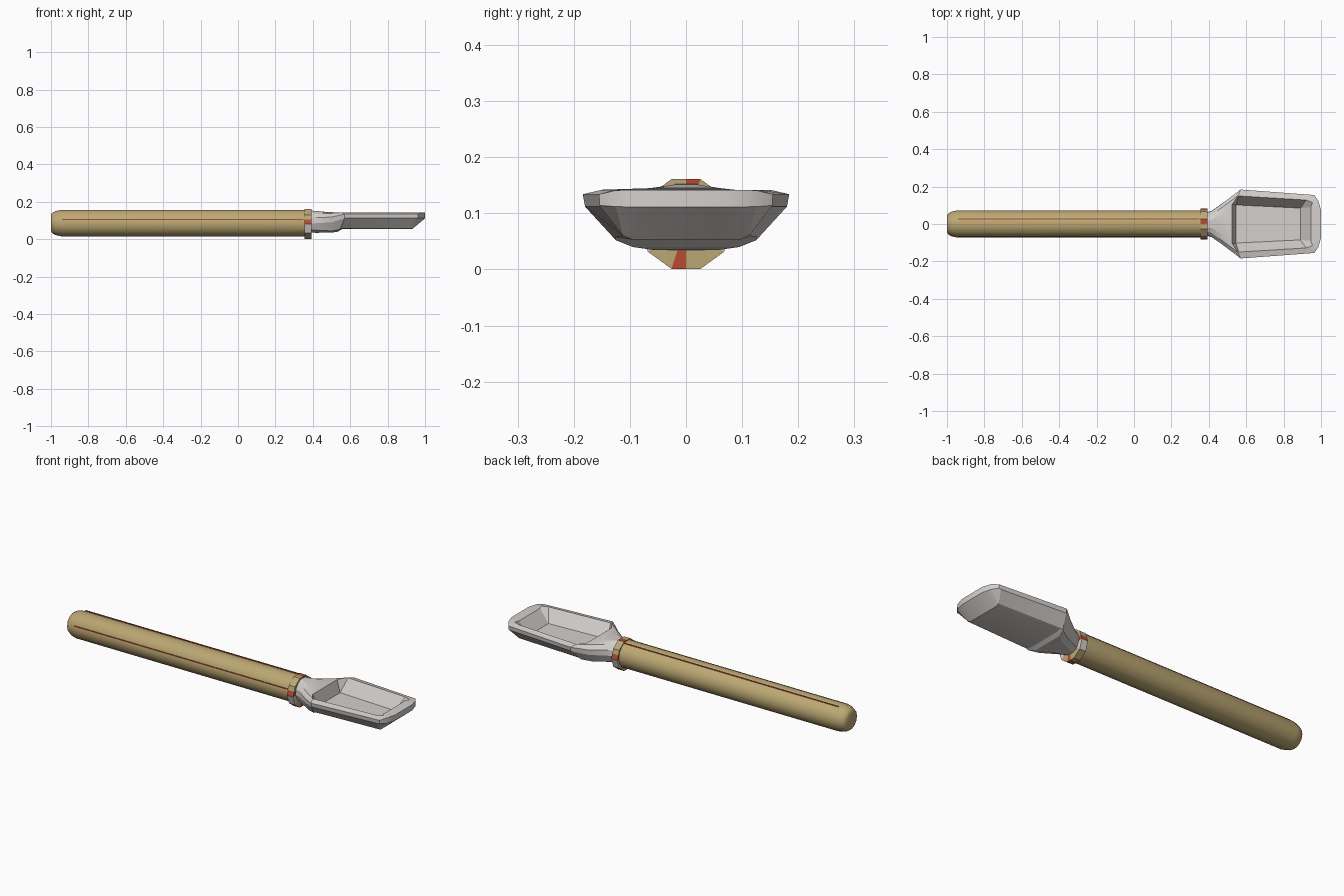
import bpy, bmesh, math

if "Cube" in bpy.data.objects:
    bpy.data.objects.remove(bpy.data.objects["Cube"])

def material(name, col):
    m = bpy.data.materials.new(name)
    m.diffuse_color = (*col, 1)
    m.use_nodes = True
    m.node_tree.nodes["Principled BSDF"].inputs["Base Color"].default_value = m.diffuse_color
    return m

TAN = material("tan_wood", (0.50, 0.39, 0.17))
METAL = material("light_metal", (0.66, 0.63, 0.61))
RED = material("rust_red", (0.48, 0.07, 0.03))

def loft(name, rings, mats, smooth=None, cap_strips=False, rule=None):
    """Skin closed rings of points and cap both ends."""
    bm = bmesh.new()
    vs = [[bm.verts.new(p) for p in r] for r in rings]
    n = len(rings[0])
    for a, b in zip(vs, vs[1:]):
        for i in range(n):
            j = (i + 1) % n
            bm.faces.new((a[i], a[j], b[j], b[i]))
    bm.faces.new(vs[0])
    end = vs[-1]
    if cap_strips:  # mirrored lip: join matching lower and upper points
        bm.faces.new((end[0], end[5], end[6], end[11]))
        for a, b, c, d in ((0, 1, 4, 5), (11, 10, 7, 6)):
            bm.faces.new([end[k] for k in (a, b, c, d)])
        bm.faces.new([end[k] for k in (1, 2, 3, 4)])
        bm.faces.new([end[k] for k in (10, 9, 8, 7)])
    else:
        bm.faces.new(end[::-1])
    bmesh.ops.remove_doubles(bm, verts=bm.verts, dist=0.0005)
    bmesh.ops.recalc_face_normals(bm, faces=bm.faces)
    if rule:
        for f in bm.faces:
            f.material_index = rule(f)
    me = bpy.data.meshes.new(name)
    bm.to_mesh(me)
    bm.free()
    for m in mats:
        me.materials.append(m)
    ob = bpy.data.objects.new(name, me)
    bpy.context.collection.objects.link(ob)
    if smooth:
        bpy.ops.object.select_all(action='DESELECT')
        ob.select_set(True)
        bpy.context.view_layer.objects.active = ob
        bpy.ops.object.shade_smooth_by_angle(angle=math.radians(smooth))
    return ob

def turned(profile, n, zc, split=1):
    """Rings around the x axis from (x, radius) pairs; split divides each flat side."""
    rings = []
    for x, r in profile:
        ring = []
        for i in range(n):
            a, b = 2 * math.pi * i / n, 2 * math.pi * (i + 1) / n
            for s in range(split):
                t = s / split
                ring.append((x, r * (math.cos(a) * (1 - t) + math.cos(b) * t),
                             zc + r * (math.sin(a) * (1 - t) + math.sin(b) * t)))
        rings.append(ring)
    return rings

# handle with rounded butt end
loft("handle", turned([(-1.0, 0.045), (-0.993, 0.056), (-0.975, 0.066), (-0.945, 0.0725),
                       (0.37, 0.0725)], 14, 0.086), [TAN], 40)

# thin red lines along the front and top of the handle
def stripe(name, y, z, dy, dz):
    bpy.ops.mesh.primitive_cube_add(size=1, location=(-0.295, y, z))
    ob = bpy.context.object
    ob.name = name
    ob.scale = (1.29, dy, dz)
    ob.data.materials.append(RED)

stripe("front_stripe", 0 - 0.0685, 0.106, 0.004, 0.005)
stripe("top_stripe", 0.027, 0.1545, 0.005, 0.004)

# collar: tan, metal lower sides, small red inlays
def collar_colour(f):
    c = f.calc_center_median()
    if len(f.verts) > 4:
        return 0
    a = math.degrees(math.atan2(c.z - 0.081, c.y)) % 360
    if a < 18 or 162 < a < 180 or 72 < a < 90 or 252 < a < 270:
        return 2
    return 1 if 180 < a < 216 or 324 < a < 360 else 0

loft("collar", turned([(0.355, 0.070), (0.355, 0.084), (0.392, 0.084), (0.392, 0.05)],
                      10, 0.081, 2), [TAN, METAL, RED], rule=collar_colour)

# scoop: half sections ordered underside, side, lip low, lip top, inner lip, floor
sections = [
    [(.380, .017, .036), (.380, .044, .052), (.380, .060, .085), (.380, .055, .115), (.380, .038, .140), (.380, .016, .153)],
    [(.415, .025, .034), (.415, .055, .048), (.415, .070, .085), (.415, .068, .115), (.415, .048, .138), (.415, .022, .151)],
    [(.500, .060, .035), (.500, .100, .044), (.500, .129, .090), (.500, .131, .118), (.500, .110, .138), (.480, .060, .145)],
    [(.535, .095, .040), (.545, .125, .052), (.570, .180, .112), (.570, .184, .134), (.555, .150, .142), (.525, .105, .140)],
    [(.555, .098, .053), (.560, .126, .058), (.571, .180, .112), (.571, .184, .134), (.560, .150, .142), (.545, .102, .075)],
    [(.930, .095, .053), (.930, .112, .060), (.950, .153, .112), (.963, .155, .134), (.920, .128, .142), (.890, .085, .075)],
    [(1.0, .075, .111), (.985, .125, .112), (.963, .154, .114), (.963, .155, .134), (.955, .115, .142), (.945, .090, .142)],
    [(1.0, .075, .111), (.985, .125, .112), (.963, .154, .114), (.963, .155, .134), (.985, .125, .141), (1.0, .075, .142)],
]
rings = [s + [(x, -y, z) for x, y, z in reversed(s)] for s in sections]
loft("scoop", rings, [METAL], 20, cap_strips=True)
